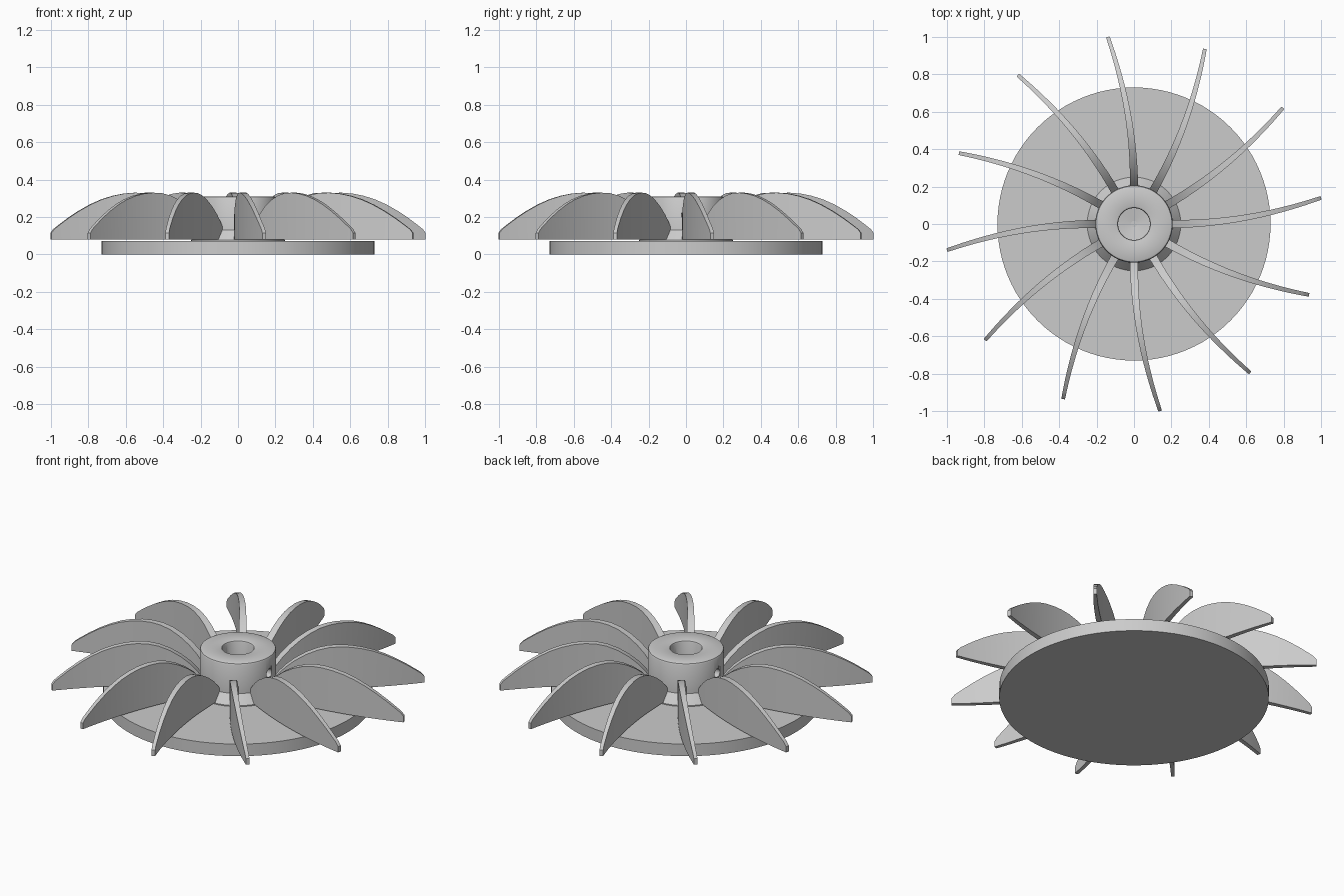
import bpy, bmesh, math
from mathutils import Matrix

if "Cube" in bpy.data.objects:
    bpy.data.objects.remove(bpy.data.objects["Cube"])


def finish(bm, name, angle=30):
    bmesh.ops.remove_doubles(bm, verts=bm.verts, dist=1e-5)
    bmesh.ops.recalc_face_normals(bm, faces=bm.faces)
    me = bpy.data.meshes.new(name)
    bm.to_mesh(me)
    bm.free()
    ob = bpy.data.objects.new(name, me)
    bpy.context.collection.objects.link(ob)
    bpy.ops.object.select_all(action='DESELECT')
    ob.select_set(True)
    bpy.context.view_layer.objects.active = ob
    bpy.ops.object.shade_smooth_by_angle(angle=math.radians(angle))
    return ob


def lathe(name, profile, steps=96):
    bm = bmesh.new()
    verts = [bm.verts.new((r, 0, z)) for r, z in profile]
    edges = [bm.edges.new(p) for p in zip(verts, verts[1:])]
    bmesh.ops.spin(bm, geom=verts + edges, cent=(0, 0, 0), axis=(0, 0, 1),
                   angle=2 * math.pi, steps=steps)
    return finish(bm, name)


# Closed back plate
lathe("base_disc", [(0, 0), (0.73, 0), (0.73, 0.072), (0, 0.072)])

# Hub with sloped collar, rounded rim, blind bore and pilot hole
hub = lathe("hub", [
    (0, 0.02), (0.25, 0.02), (0.25, 0.078), (0.207, 0.13), (0.207, 0.298),
    (0.203, 0.306), (0.195, 0.31), (0.095, 0.31), (0.088, 0.307),
    (0.085, 0.3), (0.085, 0.09), (0.017, 0.08), (0.017, 0.035), (0, 0.035)])

# Set-screw holes through both sides of the hub
bm = bmesh.new()
bmesh.ops.create_cone(bm, cap_ends=True, segments=32, radius1=0.025, radius2=0.025,
                      depth=0.6, matrix=Matrix.Translation((0, 0, 0.21))
                      @ Matrix.Rotation(math.pi / 2, 4, 'Y'))
cutter = finish(bm, "screw_hole_cutter")
cutter.hide_render = True
mod = hub.modifiers.new("screw_holes", 'BOOLEAN')
mod.operation = 'DIFFERENCE'
mod.solver = 'EXACT'
mod.object = cutter
bpy.context.view_layer.objects.active = hub
bpy.ops.object.modifier_apply(modifier=mod.name)
bpy.data.objects.remove(cutter)

# Leaf-shaped blades: top edge as (radius, height), swept sideways toward the tip
TOP = [(0.19, 0.13), (0.22, 0.17), (0.26, 0.212), (0.31, 0.252), (0.37, 0.288),
       (0.43, 0.313), (0.49, 0.327), (0.55, 0.33), (0.61, 0.325), (0.67, 0.313),
       (0.73, 0.294), (0.79, 0.267), (0.85, 0.233), (0.91, 0.193), (0.96, 0.155),
       (0.985, 0.135), (1.0, 0.115)]


def blade(name, angle):
    bm = bmesh.new()
    rings = []
    for r, z in TOP:
        t = max(0, (r - 0.2) / 0.8)
        y = 0.14 * t * t
        half = 0.022 - 0.012 * t
        slope = 0.35 * t
        n = math.hypot(1, slope)
        dx, dy = -slope / n * half, half / n
        ring = [(r + s * dx, y + s * dy, h) for s, h in
                ((-1, 0.08), (1, 0.08), (1, z), (-1, z))]
        rings.append([bm.verts.new(p) for p in ring])
    for a, b in zip(rings, rings[1:]):
        for i in range(4):
            j = (i + 1) % 4
            bm.faces.new((a[i], a[j], b[j], b[i]))
    bm.faces.new(rings[0])
    bm.faces.new(rings[-1])
    bmesh.ops.rotate(bm, verts=bm.verts, cent=(0, 0, 0),
                     matrix=Matrix.Rotation(angle, 3, 'Z'))
    return finish(bm, name)


for k in range(12):
    blade(f"blade_{k + 1}", k * math.pi / 6)
